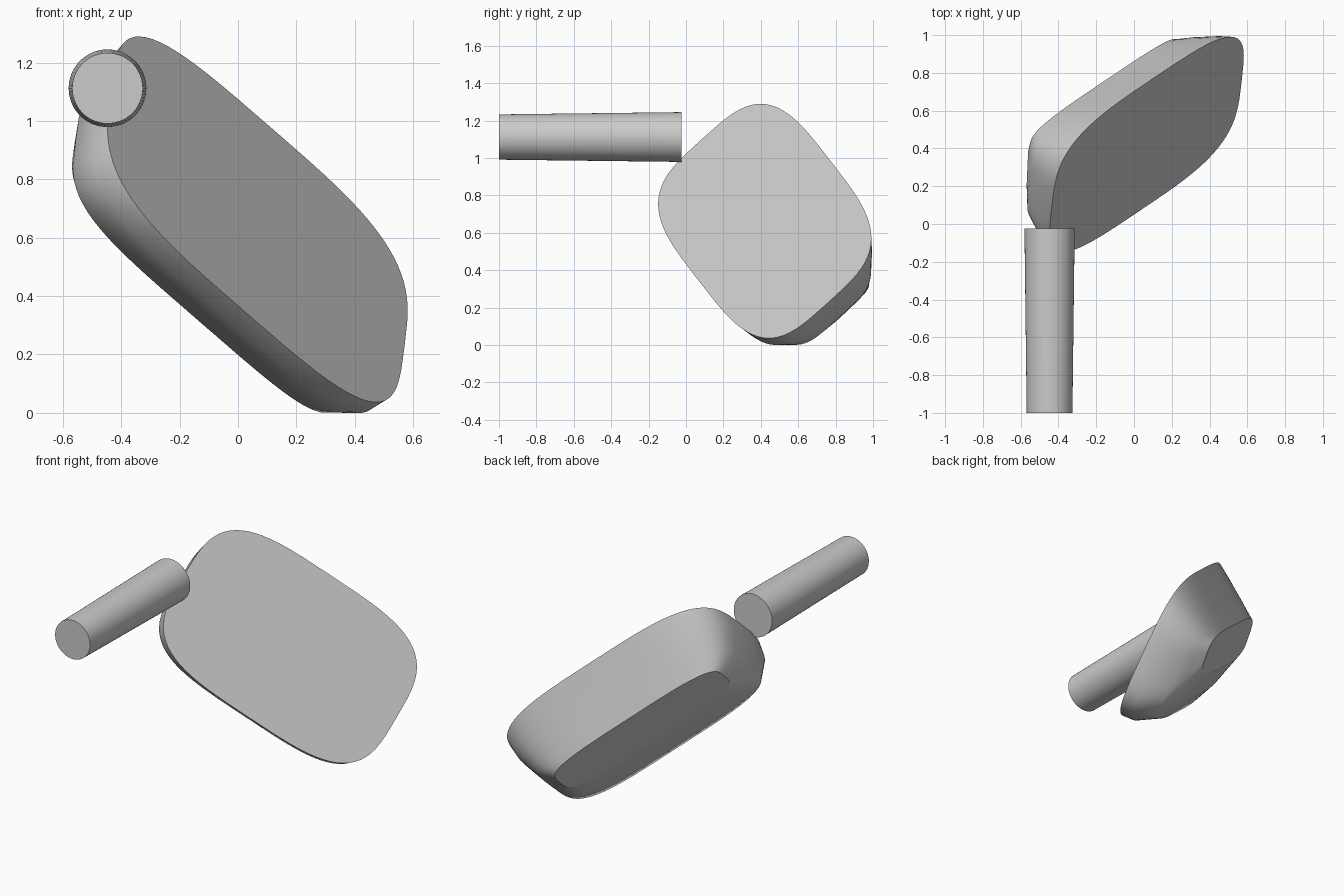
import bpy
import bmesh
import math
from mathutils import Vector

cube = bpy.data.objects.get("Cube")
if cube:
    bpy.data.objects.remove(cube, do_unlink=True)

# One plain grey for everything
GREY = (0.6, 0.6, 0.6, 1.0)
grey = bpy.data.materials.new("plain grey")
grey.use_nodes = True
grey.diffuse_color = GREY
grey.node_tree.nodes["Principled BSDF"].inputs["Base Color"].default_value = GREY


def rounded_outline(half_u, half_v, power, count=72):
    """Rounded rectangle as a superellipse, as (u, v) pairs."""
    def bend(value):
        return math.copysign(abs(value) ** (2 / power), value)
    angles = [2 * math.pi * i / count for i in range(count)]
    return [(half_u * bend(math.cos(a)), half_v * bend(math.sin(a))) for a in angles]


def loft(name, rings):
    """Bridge rings of points, cap both ends and keep the cap edges sharp."""
    bm = bmesh.new()
    loops = [[bm.verts.new(p) for p in ring] for ring in rings]
    count = len(loops[0])
    for lower, upper in zip(loops, loops[1:]):
        for i in range(count):
            j = (i + 1) % count
            face = bm.faces.new((lower[i], lower[j], upper[j], upper[i]))
            face.smooth = True
    for loop in (loops[0], loops[-1]):
        cap = bm.faces.new(loop)
        for edge in cap.edges:
            edge.smooth = False
    bmesh.ops.recalc_face_normals(bm, faces=bm.faces)
    mesh = bpy.data.meshes.new(name)
    bm.to_mesh(mesh)
    bm.free()
    mesh.materials.append(grey)
    obj = bpy.data.objects.new(name, mesh)
    bpy.context.collection.objects.link(obj)
    return obj


# Tilted housing: flat front plate, straight upper wall, bulging lower wall
centre = Vector((0.067, 0.421, 0.663))
normal = Vector((0.734, -0.499, 0.46)).normalized()
along = Vector((0.664, 0.455, -0.586))
along = (along - normal * along.dot(normal)).normalized()
across = normal.cross(along)


def housing_ring(half_length, low, high, power):
    """Ring between a lower and an upper point, each given as (depth, v)."""
    low_point = across * low[1] - normal * low[0]
    high_point = across * high[1] - normal * high[0]
    middle = centre + (low_point + high_point) / 2
    half_step = (high_point - low_point) / 2
    return [middle + along * u + half_step * v
            for u, v in rounded_outline(half_length, 1, power)]


loft("mirror_housing", [
    housing_ring(0.747, (0, -0.478), (0, 0.478), 3.6),
    housing_ring(0.738, (0.08, -0.468), (0.08, 0.42), 3.8),
    housing_ring(0.68, (0.22, -0.38), (0.22, 0.32), 4.2),
    housing_ring(0.635, (0.28, -0.245), (0.267, 0.288), 4.2),
    housing_ring(0.578, (0.345, -0.025), (0.315, 0.255), 3.8),
])

# Slightly tapered round handle pointing to the front
handle_rings = []
for y, radius in ((-1.0, 0.121), (-0.025, 0.133)):
    handle_rings.append([
        Vector((-0.447 + x, y, 1.112 + z))
        for x, z in rounded_outline(radius, radius, 2)
    ])
loft("handle", handle_rings)
